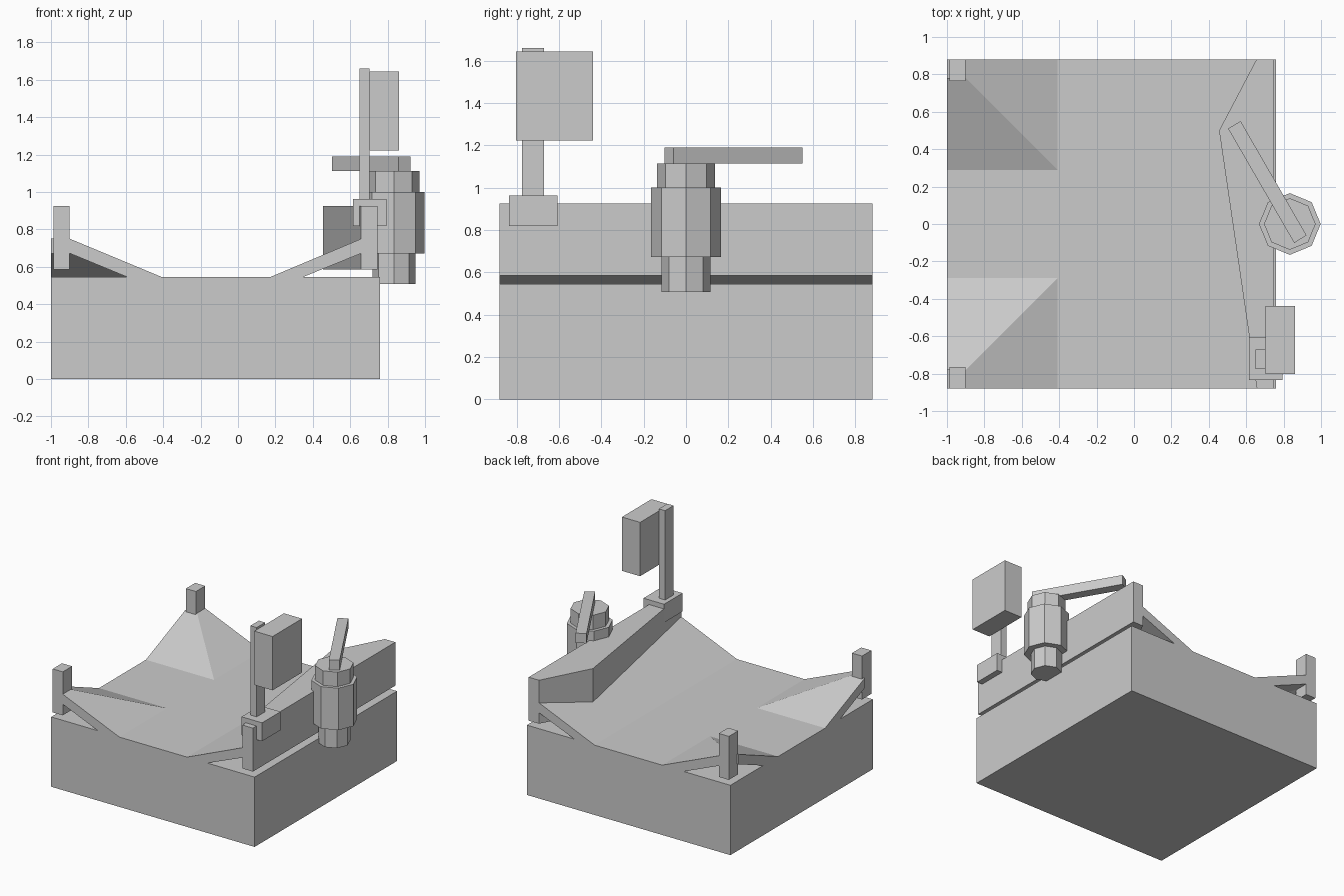
import bpy, bmesh
from math import cos, sin, pi

if "Cube" in bpy.data.objects:
    bpy.data.objects.remove(bpy.data.objects["Cube"])


def make(name, bm):
    bmesh.ops.remove_doubles(bm, verts=bm.verts, dist=0.0005)
    bmesh.ops.recalc_face_normals(bm, faces=bm.faces)
    me = bpy.data.meshes.new(name)
    bm.to_mesh(me)
    bm.free()
    ob = bpy.data.objects.new(name, me)
    bpy.context.collection.objects.link(ob)
    return ob


def extrude(bm, points, vec):
    f = bm.faces.new([bm.verts.new(p) for p in points])
    r = bmesh.ops.extrude_face_region(bm, geom=[f], use_keep_orig=True)
    vs = [v for v in r["geom"] if isinstance(v, bmesh.types.BMVert)]
    bmesh.ops.translate(bm, verts=vs, vec=vec)


def slab(name, outline, z0, z1):
    bm = bmesh.new()
    extrude(bm, [(x, y, z0) for x, y in outline], (0, 0, z1 - z0))
    return make(name, bm)


def box(name, x0, x1, y0, y1, z0, z1):
    return slab(name, [(x0, y0), (x1, y0), (x1, y1), (x0, y1)], z0, z1)


TOP = 0.546

# Solid base
box("base", -1, 0.76, -0.88, 0.88, 0, TOP)

# Raised corner flaps folded along the diagonal, with posts
for s, side in ((-1, "front"), (1, "back")):
    bm = bmesh.new()
    for swap in (False, True):
        def v(u, w, z):
            if swap:
                u, w = w, u
            return bm.verts.new((-0.41 - u, s * (0.29 + w), z))
        fold, fold_edge = (0, 0, TOP), (0, 0.59, TOP)
        top, top_edge = (0.49, 0.49, 0.75), (0.49, 0.59, 0.75)
        low, low_edge = (0.185, 0.185, TOP), (0.185, 0.59, TOP)
        bot, bot_edge = (0.49, 0.49, 0.672), (0.49, 0.59, 0.672)
        for face in ((fold, fold_edge, top_edge, top),
                     (low, low_edge, bot_edge, bot),
                     (fold_edge, low_edge, bot_edge, top_edge),
                     (top, top_edge, bot_edge, bot),
                     (fold, fold_edge, low_edge, low)):
            bm.faces.new([v(*p) for p in face])
    make(side + "_corner_flap", bm)
    box(side + "_corner_post", -0.987, -0.9, *sorted((s * 0.765, s * 0.88)), 0.585, 0.925)

# Ramp rising to the wall
bm = bmesh.new()
extrude(bm, [(x, -0.88, z) for x, z in
             ((0.175, TOP), (0.66, 0.75), (0.66, 0.672), (0.35, TOP))], (0, 1.76, 0))
make("ramp", bm)

# Angled wall along the right side
slab("wall", [(0.745, -0.88), (0.745, 0.88), (0.655, 0.88), (0.455, 0.5), (0.657, -0.88)],
     0.585, 0.925)

# Stepped octagonal body and its lever
for name, r, z0, z1 in (("body_foot", 0.115, 0.508, 0.672),
                        ("body_barrel", 0.165, 0.672, 1.0),
                        ("body_cap", 0.138, 1.0, 1.113)):
    slab(name, [(0.833 + r * cos(i * pi / 4), r * sin(i * pi / 4)) for i in range(8)], z0, z1)
slab("lever", [(0.503, 0.51), (0.857, -0.102), (0.922, -0.06), (0.57, 0.55)], 1.113, 1.19)

# Panel on a stem with mounting block
box("mount_block", 0.615, 0.793, -0.835, -0.607, 0.818, 0.962)
box("stem", 0.65, 0.704, -0.775, -0.67, 0.962, 1.66)
box("panel", 0.704, 0.861, -0.803, -0.438, 1.222, 1.643)
